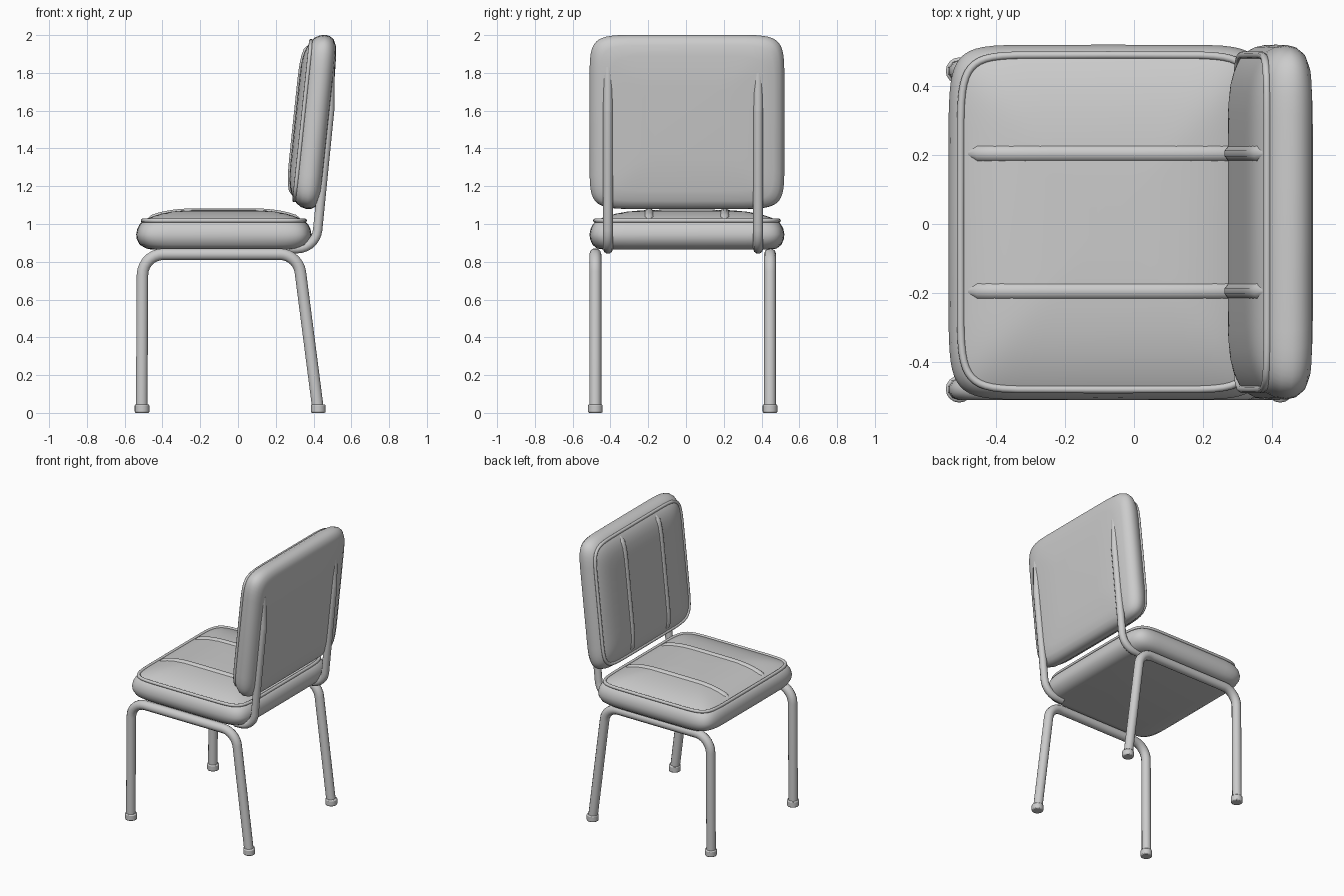
import bpy, bmesh, math
from mathutils import Vector, Matrix

if "Cube" in bpy.data.objects:
    bpy.data.objects.remove(bpy.data.objects["Cube"])

N = 9      # squareness of the cushion outlines
SEG = 56


def outline(hx, hy, z):
    pts = []
    for i in range(SEG):
        t = 2 * math.pi * i / SEG
        c, s = math.cos(t), math.sin(t)
        pts.append(Vector((math.copysign(abs(c) ** (2 / N), c) * hx,
                           math.copysign(abs(s) ** (2 / N), s) * hy, z)))
    return pts


def smooth(obj, angle=50):
    bpy.ops.object.select_all(action='DESELECT')
    obj.select_set(True)
    bpy.context.view_layer.objects.active = obj
    bpy.ops.object.shade_smooth_by_angle(angle=math.radians(angle))


def loft(name, rings, mat):
    bm = bmesh.new()
    loops = [[bm.verts.new(mat @ p) for p in outline(*r)] for r in rings]
    for a, b in zip(loops, loops[1:]):
        for i in range(SEG):
            j = (i + 1) % SEG
            bm.faces.new((a[i], a[j], b[j], b[i]))
    bm.faces.new(loops[0][::-1])
    bm.faces.new(loops[-1])
    bmesh.ops.recalc_face_normals(bm, faces=bm.faces[:])
    me = bpy.data.meshes.new(name)
    bm.to_mesh(me)
    bm.free()
    obj = bpy.data.objects.new(name, me)
    bpy.context.collection.objects.link(obj)
    smooth(obj)


def tube(name, pts, radius, cyclic=False, taper_ends=False):
    cu = bpy.data.curves.new(name, 'CURVE')
    cu.dimensions = '3D'
    cu.bevel_depth = radius
    cu.bevel_resolution = 3
    cu.use_fill_caps = True
    sp = cu.splines.new('POLY')
    sp.points.add(len(pts) - 1)
    for q, p in zip(sp.points, pts):
        q.co = (*p, 1)
    if taper_ends:
        sp.points[0].radius = sp.points[-1].radius = 0.5
    sp.use_cyclic_u = cyclic
    sp.use_smooth = True
    obj = bpy.data.objects.new(name, cu)
    bpy.context.collection.objects.link(obj)


def fillet(corners, r, y, steps=7):
    """Path in the xz plane with every inner corner rounded to radius r."""
    P = [Vector((x, y, z)) for x, z in corners]
    out = [P[0]]
    for a, b, c in zip(P, P[1:], P[2:]):
        u, v = (a - b).normalized(), (c - b).normalized()
        d = r / math.tan(u.angle(v) / 2)
        s, e = b + u * d, b + v * d
        mid = (u + v).normalized()
        centre = b + mid * (r / math.sin(u.angle(v) / 2))
        for k in range(steps + 1):
            w = (s - centre).normalized().slerp((e - centre).normalized(), k / steps)
            out.append(centre + w * r)
    return out + [P[-1]]


def cushion(name, body, panel, power, crown, mat):
    """Padded body, piped seam and a crowned front panel with two ribs."""
    hx, hy, z0 = panel
    loft(name + "_pad", body, mat)

    def height(s):
        return z0 + crown * (1 - min(s, 1) ** power)

    levels = [1, 0.985, 0.96, 0.92, 0.86, 0.78, 0.66, 0.5, 0.3, 0.1]
    loft(name + "_panel", [(hx, hy, z0 - 0.02)] +
         [(hx * s, hy * s, height(s)) for s in levels], mat)
    tube(name + "_piping", [mat @ p for p in outline(hx + 0.004, hy + 0.004, z0)],
         0.011, cyclic=True)
    for i, y in enumerate((0.2, -0.2)):
        pts = []
        for k in range(25):
            x = hx * 0.96 * (k / 12 - 1)
            s = (abs(x / hx) ** N + abs(y / hy) ** N) ** (1 / N)
            pts.append(mat @ Vector((x, y, height(s) - 0.017)))
        tube(f"{name}_rib_{i + 1}", pts, 0.027, taper_ends=True)


# Seat cushion
cushion("seat",
        [(0.385, 0.44, 0.865), (0.41, 0.475, 0.87), (0.445, 0.5, 0.89),
         (0.461, 0.513, 0.92), (0.464, 0.516, 0.945), (0.458, 0.51, 0.975),
         (0.445, 0.497, 1.0), (0.425, 0.48, 1.017), (0.3, 0.35, 1.02)],
        (0.425, 0.482, 1.018), 4, 0.058, Matrix.Translation((-0.075, 0.005, 0)))

# Backrest cushion, leaning back
a = math.radians(6)
lean = Matrix(((math.sin(a), 0, -math.cos(a), 0.482),
               (0, 1, 0, 0.005),
               (math.cos(a), 0, math.sin(a), 1.533),
               (0, 0, 0, 1)))
cushion("backrest",
        [(0.2, 0.22, -0.006), (0.36, 0.40, 0.0), (0.415, 0.46, 0.008),
         (0.445, 0.492, 0.022), (0.46, 0.51, 0.045), (0.464, 0.516, 0.07),
         (0.457, 0.51, 0.1), (0.44, 0.496, 0.127), (0.422, 0.48, 0.14),
         (0.3, 0.35, 0.142)],
        (0.42, 0.482, 0.14), 8, 0.042, lean)

# Tubular side frames, backrest posts and foot caps
for side, y, post_y in (("left", 0.445, 0.382), ("right", -0.48, -0.413)):
    tube("leg_frame_" + side,
         fillet([(-0.51, 0.01), (-0.505, 0.84), (0.318, 0.84), (0.425, 0.01)], 0.11, y), 0.032)
    tube("back_post_" + side,
         fillet([(0.27, 0.868), (0.412, 0.872), (0.485, 1.6), (0.486, 1.83)], 0.11, post_y), 0.026)
    for end, x in (("front", -0.508), ("rear", 0.425)):
        bpy.ops.mesh.primitive_cylinder_add(vertices=16, radius=0.039, depth=0.045,
                                            location=(x, y, 0.0225))
        foot = bpy.context.object
        foot.name = f"foot_{end}_{side}"
        bev = foot.modifiers.new("bevel", 'BEVEL')
        bev.width = 0.007
        bev.segments = 2
        bev.limit_method = 'ANGLE'
        smooth(foot, 40)
